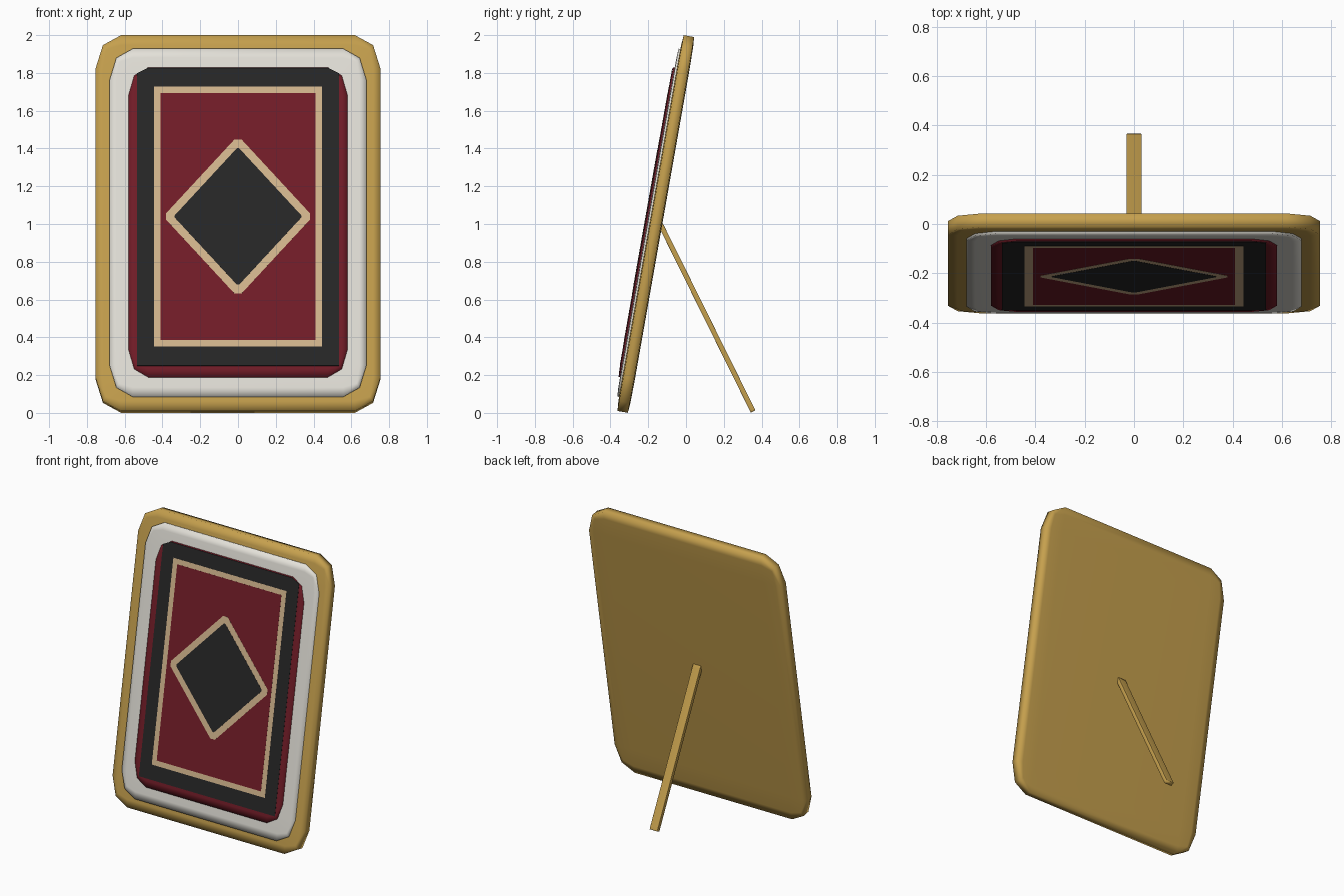
import bpy, bmesh
from math import radians, atan2
from mathutils import Matrix, Vector

if "Cube" in bpy.data.objects:
    bpy.data.objects.remove(bpy.data.objects["Cube"], do_unlink=True)


def material(name, rgb):
    m = bpy.data.materials.new(name)
    m.use_nodes = True
    colour = (*rgb, 1)
    m.diffuse_color = colour
    bsdf = next(n for n in m.node_tree.nodes if n.type == "BSDF_PRINCIPLED")
    bsdf.inputs["Base Color"].default_value = colour
    return m


gold = material("gold", (0.56, 0.35, 0.075))
white = material("off white", (0.77, 0.75, 0.69))
maroon = material("maroon", (0.17, 0.012, 0.021))
black = material("charcoal", (0.02, 0.02, 0.02))
cream = material("cream", (0.66, 0.47, 0.27))

# Local board space: x across, y through the thickness, z up the slope
LEAN = Matrix.Translation((0, -0.16, 1.0)) @ Matrix.Rotation(radians(-10), 4, "X")


def finish(bm, name, mat, matrix):
    bmesh.ops.recalc_face_normals(bm, faces=bm.faces)
    bm.transform(matrix)
    mesh = bpy.data.meshes.new(name)
    bm.to_mesh(mesh)
    bm.free()
    mesh.materials.append(mat)
    bpy.context.collection.objects.link(bpy.data.objects.new(name, mesh))
    return mesh


def soft_block(name, mat, half, matrix, bevel=0.18):
    """Rounded cube stretched to size, so its corners stretch too."""
    bm = bmesh.new()
    bmesh.ops.create_cube(bm, size=2)
    bmesh.ops.bevel(bm, geom=bm.edges[:], offset=bevel, segments=2,
                    profile=0.5, affect="EDGES")
    bmesh.ops.scale(bm, vec=half, verts=bm.verts)
    finish(bm, name, mat, matrix).shade_smooth()


def panel(name, mat, width, height, front):
    """Panel set into the front of the board, hidden from behind."""
    depth = 0.02
    place = LEAN @ Matrix.Translation((0, depth - front, 0))
    soft_block(name, mat, (width, depth, height), place)


def plate(name, mat, outline, front):
    """Thin flat inlay from a half outline mirrored across x."""
    points = outline + [(-x, z) for x, z in reversed(outline)]
    bm = bmesh.new()
    face = bm.faces.new([bm.verts.new((x, -front, z)) for x, z in points])
    side = bmesh.ops.extrude_face_region(bm, geom=[face])
    verts = [v for v in side["geom"] if isinstance(v, bmesh.types.BMVert)]
    bmesh.ops.translate(bm, vec=(0, 0.002, 0), verts=verts)
    finish(bm, name, mat, LEAN)


# Leaning board and its raised panels
soft_block("frame_board", gold, (0.755, 0.034, 1.01), LEAN)
panel("mat_panel", white, 0.68, 0.935, 0.046)
panel("picture_panel", maroon, 0.58, 0.832, 0.057)

# Inlaid pattern, centred slightly above the middle of the board
MID = 0.03


def rectangle(w, h):
    return [(w, MID - h), (w, MID + h)]


def diamond(w, h, blunt):
    return [(blunt, MID - h), (w, MID - blunt), (w, MID + blunt), (blunt, MID + h)]


border = [(0.535, -0.772), (0.535, 0.80), (0.48, 0.828)]
inlays = [
    ("dark_border", black, border),
    ("outer_trim", cream, rectangle(0.445, 0.70)),
    ("centre_field", maroon, rectangle(0.41, 0.664)),
    ("diamond_trim", cream, diamond(0.38, 0.415, 0.018)),
    ("diamond", black, diamond(0.335, 0.367, 0.006)),
]
for i, (name, mat, outline) in enumerate(inlays):
    plate(name, mat, outline, 0.0577 + 0.0007 * i)

# Rear prop leg
top, foot = Vector((0, -0.135, 0.998)), Vector((0, 0.355, 0.008))
run = top - foot
tilt = Matrix.Translation((top + foot) / 2) @ Matrix.Rotation(atan2(-run.y, run.z), 4, "X")
soft_block("prop_leg", gold, (0.03, 0.0135, run.length / 2), tilt, 0.04)
